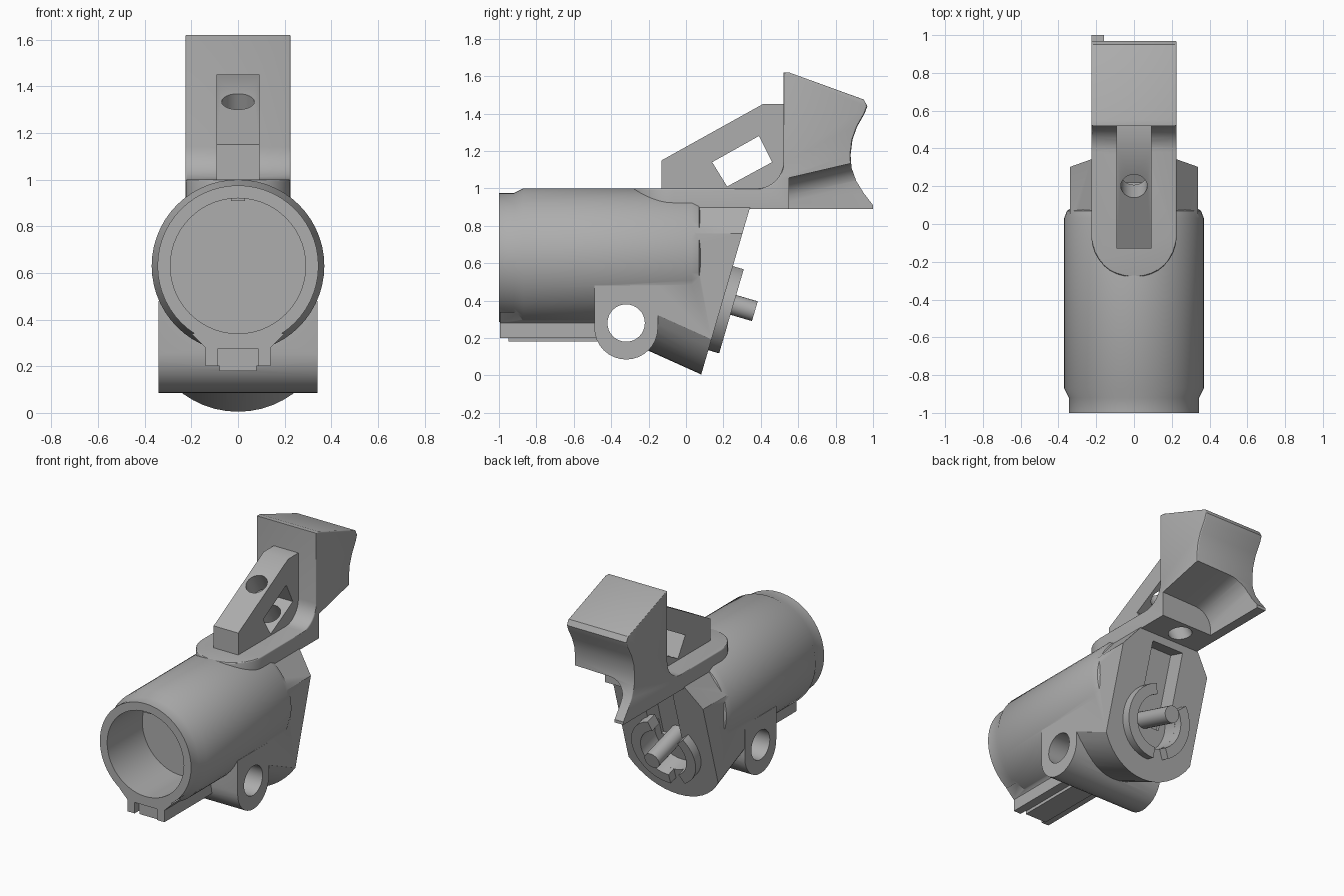
import bpy, bmesh
from math import sin, cos, pi, radians
from mathutils import Matrix, Vector

if "Cube" in bpy.data.objects:
    bpy.data.objects.remove(bpy.data.objects["Cube"], do_unlink=True)

GREY = (0.42, 0.42, 0.42, 1)
grey = bpy.data.materials.new("plain_grey")
grey.use_nodes = True
grey.diffuse_color = GREY
grey.node_tree.nodes["Principled BSDF"].inputs["Base Color"].default_value = GREY


def finish(name, bm):
    bmesh.ops.recalc_face_normals(bm, faces=bm.faces)
    mesh = bpy.data.meshes.new(name)
    bm.to_mesh(mesh)
    bm.free()
    mesh.materials.append(grey)
    obj = bpy.data.objects.new(name, mesh)
    bpy.context.collection.objects.link(obj)
    return obj


def loft(name, first, last, matrix=None):
    """Closed solid between two rings with the same point count."""
    bm = bmesh.new()
    a, b = ([bm.verts.new(p) for p in ring] for ring in (first, last))
    for i in range(len(a)):
        j = (i + 1) % len(a)
        bm.faces.new((a[i], a[j], b[j], b[i]))
    bm.faces.new(a)
    bm.faces.new(b)
    if matrix:
        bm.transform(matrix)
    return finish(name, bm)


def side_prism(name, yz, half):
    return loft(name, [(-half, y, z) for y, z in yz], [(half, y, z) for y, z in yz])


def box(name, x, y, z, matrix=None):
    rings = [[(x[0], y[0], h), (x[1], y[0], h), (x[1], y[1], h), (x[0], y[1], h)] for h in z]
    return loft(name, *rings, matrix)


def rod(name, r, z, matrix, sides=32):
    rings = [[(r * cos(2 * pi * i / sides), r * sin(2 * pi * i / sides), h)
              for i in range(sides)] for h in z]
    return loft(name, *rings, matrix)


def arc(cx, cy, r, start, end, n=12):
    angles = [radians(start + (end - start) * i / n) for i in range(n + 1)]
    return [(cx + r * cos(t), cy + r * sin(t)) for t in angles]


def combine(obj, others, operation):
    for other in others:
        mod = obj.modifiers.new("combine", 'BOOLEAN')
        mod.operation, mod.solver, mod.object = operation, 'EXACT', other
        bpy.context.view_layer.objects.active = obj
        bpy.ops.object.modifier_apply(modifier=mod.name)
        bpy.data.objects.remove(other, do_unlink=True)


# Barrel: revolved profile with a stepped mouth and a blind bore
profile = [(0, -.62), (.29, -.62), (.29, -1), (.345, -1), (.345, -.92), (.37, -.87),
           (.37, .03), (.355, .07), (.32, .09), (0, .09)]
bm = bmesh.new()
verts = [bm.verts.new((r, y, 0.63)) for r, y in profile]
edges = [bm.edges.new(pair) for pair in zip(verts, verts[1:])]
bmesh.ops.spin(bm, geom=verts + edges, cent=(0, 0, .63), axis=(0, 1, 0),
               angle=2 * pi, steps=56, use_merge=True)
bmesh.ops.remove_doubles(bm, verts=bm.verts, dist=1e-4)
body = finish("barrel_body", bm)

# Rear block: rounded underside swept forward from the slanted back face
outline = [(-.225, .9), (-.34, .76)] + arc(0, .405, .4, 212, 328, 16) + [(.34, .76), (.225, .9)]
back = [(x, .08 + .292 * z, z) for x, z in outline]
front = [(x, -.3, z + (.45 * (y + .3) if z < .5 else 0)) for x, y, z in back]
block = loft("rear_block", front, back)

# Cross lug and underside rail
lug = side_prism("cross_lug", [(-.15, .48), (-.49, .48)] + arc(-.32, .255, .17, 180, 360, 16), .34)
section = [(-.2, .34), (-.14, .28), (-.14, .2), (-.08, .2), (-.08, .18),
           (.08, .18), (.08, .2), (.14, .2), (.14, .28), (.2, .34)]
rail = loft("rail", [(x, -.995, z) for x, z in section], [(x, -.4, z) for x, z in section])
bore_key = box("bore_key", (-.03, .03), (-.99, -.6), (.908, .94))
combine(body, [block, lug, rail, bore_key], 'UNION')

# Frame on the slanted back face: local z points out, local y points down
face = Matrix.Translation((0, .187, .365)) @ Matrix.Rotation(radians(-106.3), 4, 'X')
across = Matrix.Rotation(pi / 2, 4, 'Y')
combine(body, [
    rod("pin_bore", .1, (-1, 1), Matrix.Translation((0, -.32, .28)) @ across),
    box("rail_notch", (-.085, .085), (-1.1, -.95), (.1, .275)),
    rod("round_recess", .17, (-.1, .2), face),
    box("channel", (-.12, .12), (-.5, 0), (-.12, .2), face)], 'DIFFERENCE')

# Collar arcs and pin on the back face
collars = []
for name, start, end in (("collar_left", -72, 92), ("collar_right", 120, 222)):
    shape = arc(0, 0, .24, start, end, 18) + arc(0, 0, .17, end, start, 18)
    collars.append(loft(name, [(x, y, -.02) for x, y in shape],
                        [(x, y, .06) for x, y in shape], face))
pin = rod("pin", .055, (-.12, .18), face @ Matrix.Translation((0, -.03, 0)), 24)

# Arm and grip in one side profile, with the arm's front end rounded in plan
side = [(-.28, .89), (-.28, 1)] + arc(.38, 1.14, .14, -90, 0, 8) + [
    (.52, 1.62), (.55, 1.62), (.95, 1.475), (.97, 1.44), (.955, 1.4), (.915, 1.33), (.89, 1.26),
    (.88, 1.18), (.885, 1.11), (.91, 1.04), (.95, .975), (1, .91), (1, .89)]
grip = side_prism("arm_and_grip", side, .226)
bm = bmesh.new()
bm.from_mesh(grip.data)


def middle(e):
    return (e.verts[0].co + e.verts[1].co) / 2


ends = [e for e in bm.edges if abs(e.verts[0].co.x - e.verts[1].co.x) < .01
        and all(v.co.y < -.27 for v in e.verts)]
bmesh.ops.bevel(bm, geom=ends, offset=.215, segments=8, profile=.5, affect='EDGES')
rims = [e for e in bm.edges if middle(e).z > .96 and middle(e).z < 1.7
        and len(e.link_faces) == 2 and e.calc_face_angle(0) > .9
        and not (abs(middle(e).x) < .01 and middle(e).y > -.2)]
bmesh.ops.bevel(bm, geom=rims, offset=.035, segments=3, profile=.5, affect='EDGES',
                clamp_overlap=True)
bm.to_mesh(grip.data)
bm.free()

# Scoop under the grip, leaving a fin on the right side
scoop_xz = [(.4, .8), (-.16, .8), (-.16, .93)] + arc(-.04, .93, .12, 180, 90, 6)[1:] + [(.4, 1.06)]
scoop = loft("scoop", [(x, .55, z) for x, z in scoop_xz],
             [(x, 1.15, z + (.14 if z > .8 else 0)) for x, z in scoop_xz])

# Sloped strut with a square window and a drilled hole square to its slope
strut = side_prism("strut", [(-.13, .98), (-.13, 1.15), (.41, 1.45), (.54, 1.45), (.54, .98)], .093)
slope = Matrix.Translation((0, .2, 1.335)) @ Matrix.Rotation(radians(29), 4, 'X')
window = side_prism("window", [(.14, 1.14), (.39, 1.28), (.46, 1.14), (.22, 1.01)], .3)


def drill():
    return rod("drill", .07, (-.7, .2), slope, 24)


combine(grip, [scoop, drill()], 'DIFFERENCE')
combine(strut, [window, drill()], 'DIFFERENCE')

# Smooth shading with sharp edges kept
bpy.ops.object.select_all(action='DESELECT')
for obj in [body, grip, strut, pin] + collars:
    obj.select_set(True)
bpy.context.view_layer.objects.active = body
bpy.ops.object.shade_smooth_by_angle(angle=radians(30))
